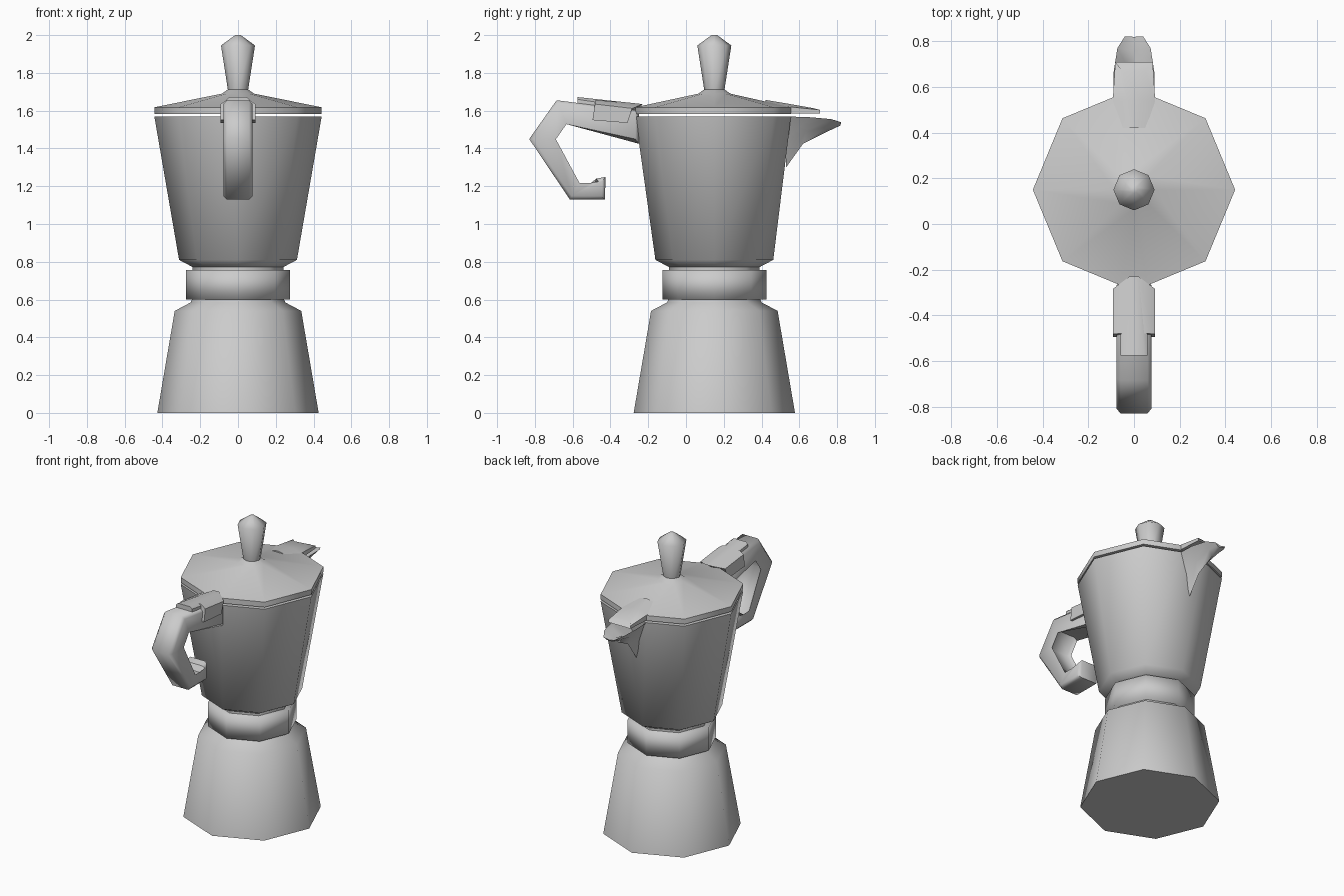
import bpy
import bmesh
import math

cube = bpy.data.objects.get("Cube")
if cube:
    bpy.data.objects.remove(cube, do_unlink=True)

metal = bpy.data.materials.new("grey_metal")
metal.use_nodes = True
GREY = (0.6, 0.6, 0.6, 1)
metal.diffuse_color = GREY
metal.node_tree.nodes["Principled BSDF"].inputs["Base Color"].default_value = GREY

CENTRE_Y = 0.15


def finish(name, bm, angle=52):
    """Clean up, shade and link a part."""
    bmesh.ops.remove_doubles(bm, verts=bm.verts[:], dist=0.0005)
    bmesh.ops.recalc_face_normals(bm, faces=bm.faces[:])
    mesh = bpy.data.meshes.new(name)
    bm.to_mesh(mesh)
    bm.free()
    mesh.materials.append(metal)
    for p in mesh.polygons:
        p.use_smooth = True
    mesh.set_sharp_from_angle(angle=math.radians(angle))
    obj = bpy.data.objects.new(name, mesh)
    bpy.context.collection.objects.link(obj)
    return obj


def loft(name, rings, angle=52):
    """Skin closed rings of equal length and cap both ends."""
    bm = bmesh.new()
    rows = [[bm.verts.new(p) for p in ring] for ring in rings]
    n = len(rows[0])
    for a, b in zip(rows, rows[1:]):
        for i in range(n):
            j = (i + 1) % n
            bm.faces.new((a[i], a[j], b[j], b[i]))
    bm.faces.new(rows[0])
    bm.faces.new(rows[-1])
    return finish(name, bm, angle)


def octagon(r, z, front_cut=0, back_cut=0):
    """Octagon with optional flats on its front and back corners."""
    points = []
    for i in range(8):
        a = i * math.pi / 4
        x, y = r * math.cos(a), r * math.sin(a)
        cut = {2: back_cut, 6: front_cut}.get(i)
        if cut is None:
            points.append((x, y + CENTRE_Y, z))
        else:
            s = 1 if i == 2 else -1
            flat = y - s * cut * math.tan(math.pi / 8)
            points += [(s * cut, flat + CENTRE_Y, z), (-s * cut, flat + CENTRE_Y, z)]
    return points


def turned(name, profile, angle=52):
    return loft(name, [octagon(*p) for p in profile], angle)


def mirrored(name, halves, angle=52):
    """Loft sections given as their +x half only."""
    rings = []
    for half in halves:
        other = [(-x, y, z) for x, y, z in reversed(half) if x > 0]
        rings.append(half + other)
    return loft(name, rings, angle)


# Water chamber, collar and upper pot
turned("lower_chamber", [(0.427, 0), (0.335, 0.54), (0.25, 0.585), (0.24, 0.61)])
turned("collar", [(0.275, 0.6), (0.275, 0.757)], 180)
turned("upper_pot", [(0.24, 0.74), (0.24, 0.772), (0.312, 0.81),
                     (0.443, 1.57, 0.06, 0.09)])

# Lid and knob
turned("lid", [(0.443, 1.583, 0.06, 0.09), (0.443, 1.618, 0.06, 0.09),
               (0.085, 1.69), (0.05, 1.715)])
turned("lid_knob", [(0.052, 1.7), (0.09, 1.945), (0.015, 2.0)], 60)

# Lid tab above the spout
mirrored("lid_spout_cover", [
    [(0.093, 0.42, 1.587), (0.093, 0.42, 1.638), (0.012, 0.42, 1.657)],
    [(0.093, 0.54, 1.585), (0.093, 0.54, 1.621), (0.03, 0.54, 1.637)],
    [(0.082, 0.71, 1.585), (0.082, 0.71, 1.604), (0.05, 0.67, 1.614)],
])

# Flared open pouring spout: keel, side, rim, trough floor
mirrored("pouring_spout", [
    [(0, 0.53, 1.3), (0.035, 0.525, 1.44), (0.09, 0.52, 1.57), (0, 0.52, 1.45)],
    [(0, 0.62, 1.425), (0.035, 0.635, 1.49), (0.09, 0.66, 1.565), (0, 0.64, 1.49)],
    [(0, 0.745, 1.488), (0.035, 0.755, 1.515), (0.073, 0.77, 1.555), (0, 0.76, 1.525)],
    [(0, 0.815, 1.52), (0.02, 0.818, 1.525), (0.04, 0.822, 1.538), (0, 0.82, 1.53)],
])

# Handle: side outline extruded across x with softened rims
outline = [(-0.25, 1.6), (-0.685, 1.655), (-0.83, 1.45), (-0.615, 1.13),
           (-0.43, 1.13), (-0.425, 1.25), (-0.475, 1.24), (-0.49, 1.2),
           (-0.575, 1.2), (-0.71, 1.45), (-0.64, 1.55), (-0.25, 1.425)]
bm = bmesh.new()
sides = [[bm.verts.new((x, y, z)) for y, z in outline] for x in (-0.077, 0.077)]
caps = [bm.faces.new(s) for s in sides]
for i in range(len(outline)):
    j = (i + 1) % len(outline)
    bm.faces.new((sides[0][i], sides[0][j], sides[1][j], sides[1][i]))
rims = [e for cap in caps for e in cap.edges]
bmesh.ops.bevel(bm, geom=rims, offset=0.018, segments=1, affect='EDGES')
finish("handle", bm)

# Hinge saddle and tongue joining lid to handle
mirrored("lid_hinge", [
    [(0.093, -0.495, 1.55), (0.093, -0.482, 1.635), (0.06, -0.48, 1.657)],
    [(0.093, -0.31, 1.535), (0.093, -0.285, 1.612), (0.02, -0.23, 1.634)],
])
mirrored("hinge_tongue", [
    [(0.06, -0.575, 1.64), (0.06, -0.575, 1.66), (0.045, -0.575, 1.672)],
    [(0.06, -0.3, 1.59), (0.06, -0.285, 1.618), (0.02, -0.23, 1.635)],
])
